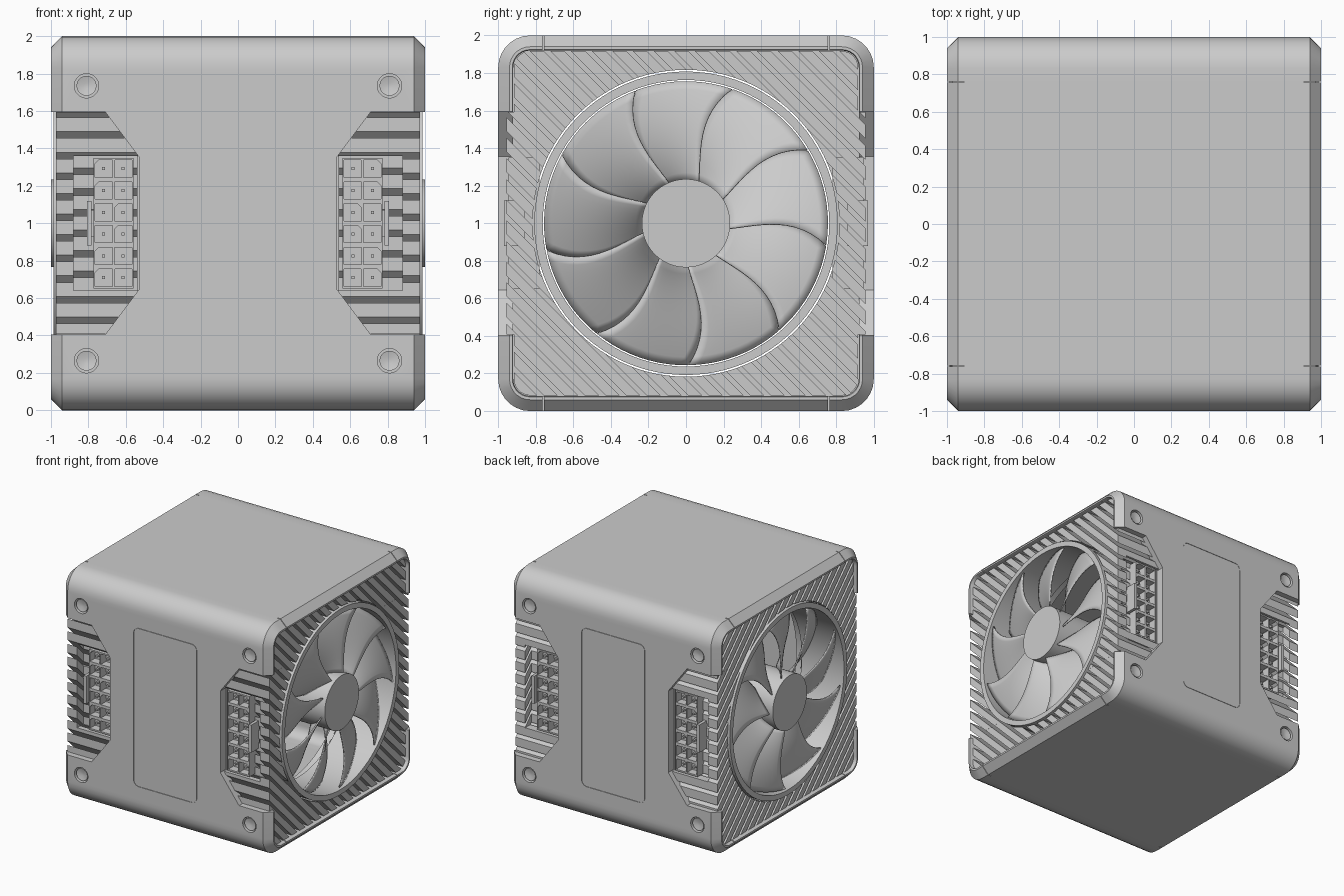
import bpy, bmesh
from math import sin, cos, pi, radians
from mathutils import Matrix, Vector

if "Cube" in bpy.data.objects:
    bpy.data.objects.remove(bpy.data.objects["Cube"])


def rrect(hu, hv, r, n=7):
    """Rounded rectangle outline around (0, 1)."""
    pts = []
    for k, (su, sv) in enumerate([(1, 1), (-1, 1), (-1, -1), (1, -1)]):
        for i in range(n + 1):
            a = (k + i / n) * pi / 2
            pts.append((su * (hu - r) + r * cos(a), 1 + sv * (hv - r) + r * sin(a)))
    return pts


def circle(r, cu=0, cv=1, n=96):
    return [(cu + r * cos(2 * pi * i / n), cv + r * sin(2 * pi * i / n)) for i in range(n)]


def on_x(pts, x):
    return [(x, u, v) for u, v in pts]


def on_y(pts, y):
    return [(u, y, v) for u, v in pts]


def loft(bm, rings, loop=False):
    """Skin equal rings; cap the ends, or join last to first."""
    vs = [[bm.verts.new(p) for p in r] for r in rings]
    n = len(vs[0])
    pairs = list(zip(vs, vs[1:])) + ([(vs[-1], vs[0])] if loop else [])
    for a, b in pairs:
        for i in range(n):
            bm.faces.new((a[i], a[(i + 1) % n], b[(i + 1) % n], b[i]))
    if not loop:
        bm.faces.new(vs[0][::-1])
        bm.faces.new(vs[-1])


def box(bm, lo, hi):
    lo, hi = Vector(lo), Vector(hi)
    m = Matrix.Translation((lo + hi) / 2) @ Matrix.Diagonal((*(hi - lo), 1))
    bmesh.ops.create_cube(bm, size=1, matrix=m)


def make(name, bm, mirror=()):
    bmesh.ops.recalc_face_normals(bm, faces=bm.faces[:])
    me = bpy.data.meshes.new(name)
    bm.to_mesh(me)
    bm.free()
    ob = bpy.data.objects.new(name, me)
    bpy.context.collection.objects.link(ob)
    if mirror:
        add_mirror(ob, mirror)
    return ob


def add_mirror(ob, axes):
    m = ob.modifiers.new("mirror", 'MIRROR')
    m.use_axis = ['x' in axes, 'y' in axes, False]
    m.use_mirror_merge = False


def cut(ob, bm, op='DIFFERENCE'):
    cutter = make("cutter", bm)
    cutter.hide_render = True
    m = ob.modifiers.new("cut", 'BOOLEAN')
    m.object, m.operation, m.solver = cutter, op, 'EXACT'
    bpy.context.view_layer.objects.active = ob
    bpy.ops.object.modifier_apply(modifier=m.name)
    bpy.data.objects.remove(cutter)


# Outer shell: rounded square sleeve along x with chamfered ends
bm = bmesh.new()
sections = [(-1, .94), (-.94, 1), (.94, 1), (1, .94), (1, .925), (.985, .92), (-.985, .92), (-1, .925)]
loft(bm, [on_x(rrect(h, h, h - .83), x) for x, h in sections], loop=True)
shell = make("shell", bm)

# Connector notches in front and back walls
notch = [(1.1, .405), (.71, .405), (.53, .645), (.53, 1.355), (.71, 1.595), (1.1, 1.595)]
bm = bmesh.new()
for sx in (-1, 1):
    for sy in (-1, 1):
        loft(bm, [on_y([(sx * u, v) for u, v in notch], sy * y) for y in (.85, 1.1)])
cut(shell, bm)

# Slits at the ends of the top and bottom panels
bm = bmesh.new()
for x in (-1, 1):
    for y in (-.76, .76):
        for z in (0, 2):
            box(bm, (x - .09, y - .003, z - .1), (x + .09, y + .003, z + .1))
cut(shell, bm)

# Fine panel outline grooves and screw counterbores
screw_spots = [(x, z) for x in (-.81, .81) for z in (.265, 1.735)]
bm = bmesh.new()
for s in (-1, 1):
    inner, outer = rrect(.302, .687, .048), rrect(.305, .69, .051)
    loft(bm, [on_y(p, s * y) for p, y in
              [(inner, .992), (outer, .992), (outer, 1.1), (inner, 1.1)]], loop=True)
    for x, z in screw_spots:
        loft(bm, [on_y(circle(.065, x, z, 32), s * y) for y in (.95, 1.1)])
cut(shell, bm)

# Screws with dished heads
bm = bmesh.new()
for x, z in screw_spots:
    steps = [(.053, -.94), (.053, -.99), (.015, -.98)]
    loft(bm, [on_y(circle(r, x, z, 32), y) for r, y in steps])
make("screws", bm, 'y')

# Grille: diagonal slats trimmed to the frame and the fan opening
bm = bmesh.new()
pitch = .11
for k in range(-21, 14):
    c = .452 + pitch * k      # slat centre line: y + (z - 1) = c
    m = (Matrix.Translation((.75, c / 2, 1 + c / 2)) @ Matrix.Rotation(-pi / 4, 4, 'X')
         @ Matrix.Diagonal((.7, 3.2, .053, 1)))
    bmesh.ops.create_cube(bm, size=1, matrix=m)
slats = make("grille_slats", bm)
bm = bmesh.new()
loft(bm, [on_x(rrect(.917, .917, .088), x) for x in (.53, .972)])
trim = make("trim", bm)
bm = bmesh.new()
box(bm, (.53, -.955, .408), (.9725, .955, 1.592))
cut(trim, bm, 'UNION')
bm = bmesh.new()
loft(bm, [on_x(circle(.817), x) for x in (.3, 1.2)])
cut(trim, bm)
bm = bmesh.new()
for s in (-1, 1):
    box(bm, (.5, min(s * .87, s * 1.1), .64), (.88, max(s * .87, s * 1.1), 1.36))
cut(trim, bm)
bm = bmesh.new()
bm.from_mesh(trim.data)
bpy.data.objects.remove(trim)
cut(slats, bm, 'INTERSECT')
add_mirror(slats, 'x')

# Backing plate behind the slats with a round opening
bm = bmesh.new()
loft(bm, [on_x(rrect(.925, .925, .09), x) for x in (.49, .54)])
plate = make("backing_plate", bm)
bm = bmesh.new()
loft(bm, [on_x(circle(.817), x) for x in (.3, .8)])
cut(plate, bm)
add_mirror(plate, 'x')

# Fan ring and hub
bm = bmesh.new()
loft(bm, [on_x(circle(r), x) for r, x in
          [(.808, .58), (.808, .987), (.763, .987), (.763, .58)]], loop=True)
make("fan_ring", bm, 'x')
bm = bmesh.new()
loft(bm, [on_x(circle(r), x) for r, x in [(.235, .6), (.235, 1.0)]])
make("fan_hub", bm, 'x')

# Nine swept fan blades
bm = bmesh.new()
NR, NT = 12, 10
for b in range(9):
    grid = []
    for i in range(NR + 1):
        s = i / NR
        r = .225 + .53 * s
        start = 71 + 40 * b + 1.5 * (1 - s) + 32 * s * (1 - s) * (1 - .15 * s)
        span = 43 - 3.5 * s
        row = []
        for j in range(NT + 1):
            t = j / NT
            a = radians(start + span * t)
            x = .965 - .17 * t ** 1.2
            row.append(bm.verts.new((x, r * cos(a), 1 + r * sin(a))))
        grid.append(row)
    for i in range(NR):
        for j in range(NT):
            bm.faces.new((grid[i][j], grid[i + 1][j], grid[i + 1][j + 1], grid[i][j + 1]))
blades = make("fan_blades", bm)
sol = blades.modifiers.new("thickness", 'SOLIDIFY')
sol.thickness, sol.offset = .01, 0
add_mirror(blades, 'x')

# Twelve-way sockets: block, holes with a clipped corner, pins and latch
bm = bmesh.new()
box(bm, (.56, -.945, .65), (.772, -.78, 1.35))
socket = make("sockets", bm)
holes, pins = bmesh.new(), bmesh.new()
for col in range(2):
    for row in range(6):
        x, z, h = .614 + .104 * col, .709 + .1165 * row, .046
        c = .02 if (col + row // 2) % 2 else .002
        pts = [(-h, -h), (h, -h), (h, h - c), (h - c, h), (-h, h)]
        loft(holes, [on_y([(x + u, z + v) for u, v in pts], y) for y in (-1, -.875)])
        box(pins, (x - .008, -.925, z - .008), (x + .008, -.85, z + .008))
cut(socket, holes)
add_mirror(socket, 'xy')
make("socket_pins", pins, 'xy')
bm = bmesh.new()
box(bm, (.782, -.97, .88), (.808, -.86, 1.12))
box(bm, (.765, -.90, .93), (.79, -.86, 1.07))
make("socket_latches", bm, 'xy')

# Smooth curved surfaces, keep hard edges
for ob in bpy.context.scene.objects:
    ob.select_set(True)
bpy.context.view_layer.objects.active = shell
bpy.ops.object.shade_smooth_by_angle(angle=radians(30))
